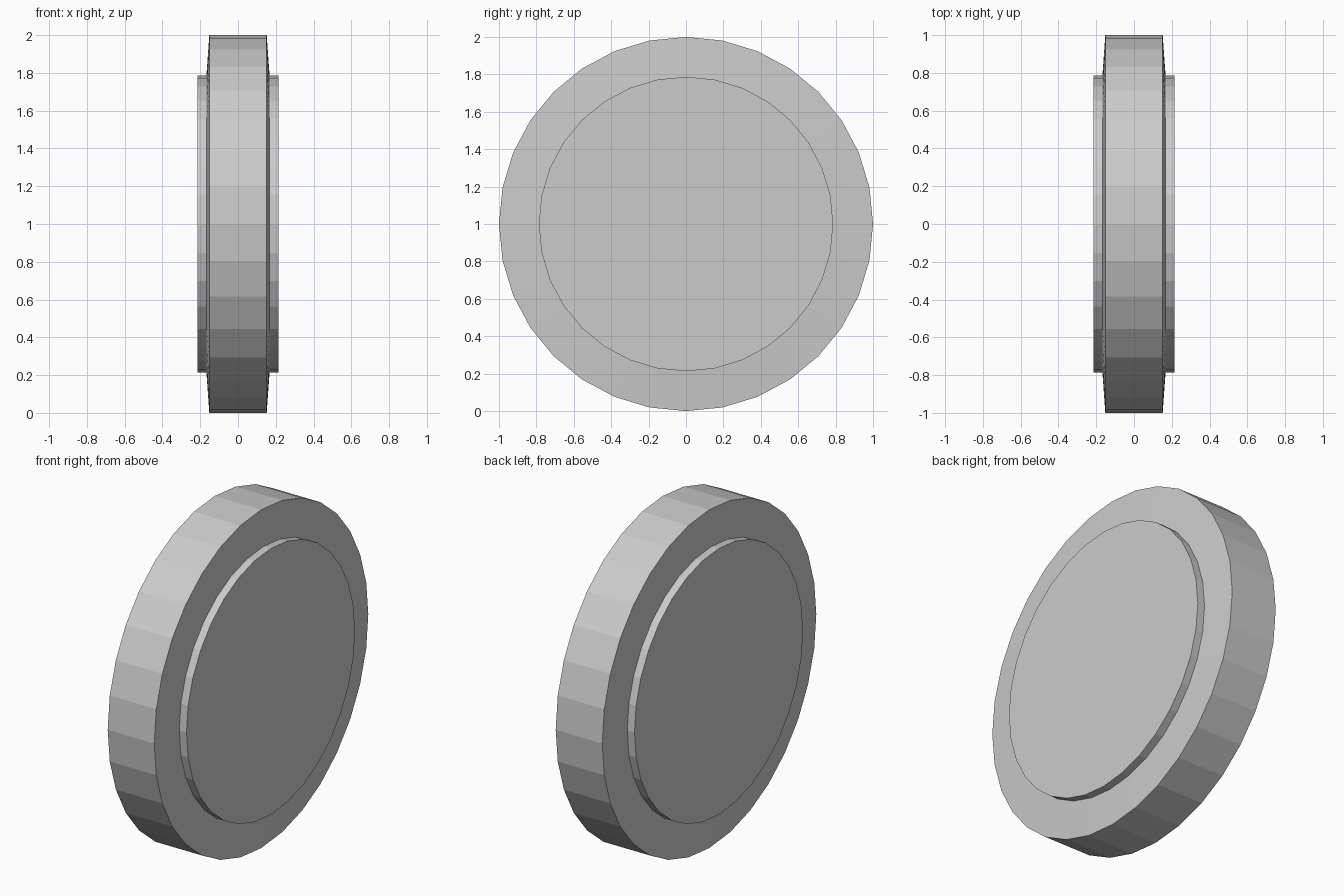
import bpy, bmesh
from math import sin, cos, tau

if "Cube" in bpy.data.objects:
    bpy.data.objects.remove(bpy.data.objects["Cube"])

SIDES = 32
HUB_RADIUS = 0.787


def lathe(name, profile, capped=False):
    """Spin (x, radius) points round the x axis, flat shaded."""
    bm = bmesh.new()
    rings = [[bm.verts.new((x, r * cos(tau * i / SIDES), 1 + r * sin(tau * i / SIDES)))
              for i in range(SIDES)] for x, r in profile]
    for a, b in zip(rings, rings[1:]):
        for i in range(SIDES):
            j = (i + 1) % SIDES
            bm.faces.new((a[i], a[j], b[j], b[i]))
    if capped:
        bm.faces.new(rings[0])
        bm.faces.new(rings[-1])
    bmesh.ops.recalc_face_normals(bm, faces=bm.faces)
    mesh = bpy.data.meshes.new(name)
    bm.to_mesh(mesh)
    bm.free()
    obj = bpy.data.objects.new(name, mesh)
    bpy.context.collection.objects.link(obj)
    return obj


# Tyre: slightly tapered sidewalls, closed against the hub
lathe("tyre", [(-0.167, HUB_RADIUS), (-0.152, 1), (0.152, 1),
               (0.167, HUB_RADIUS), (-0.167, HUB_RADIUS)])

# Hub: solid disc standing proud on both sides
lathe("hub", [(-0.214, HUB_RADIUS), (0.214, HUB_RADIUS)], capped=True)
